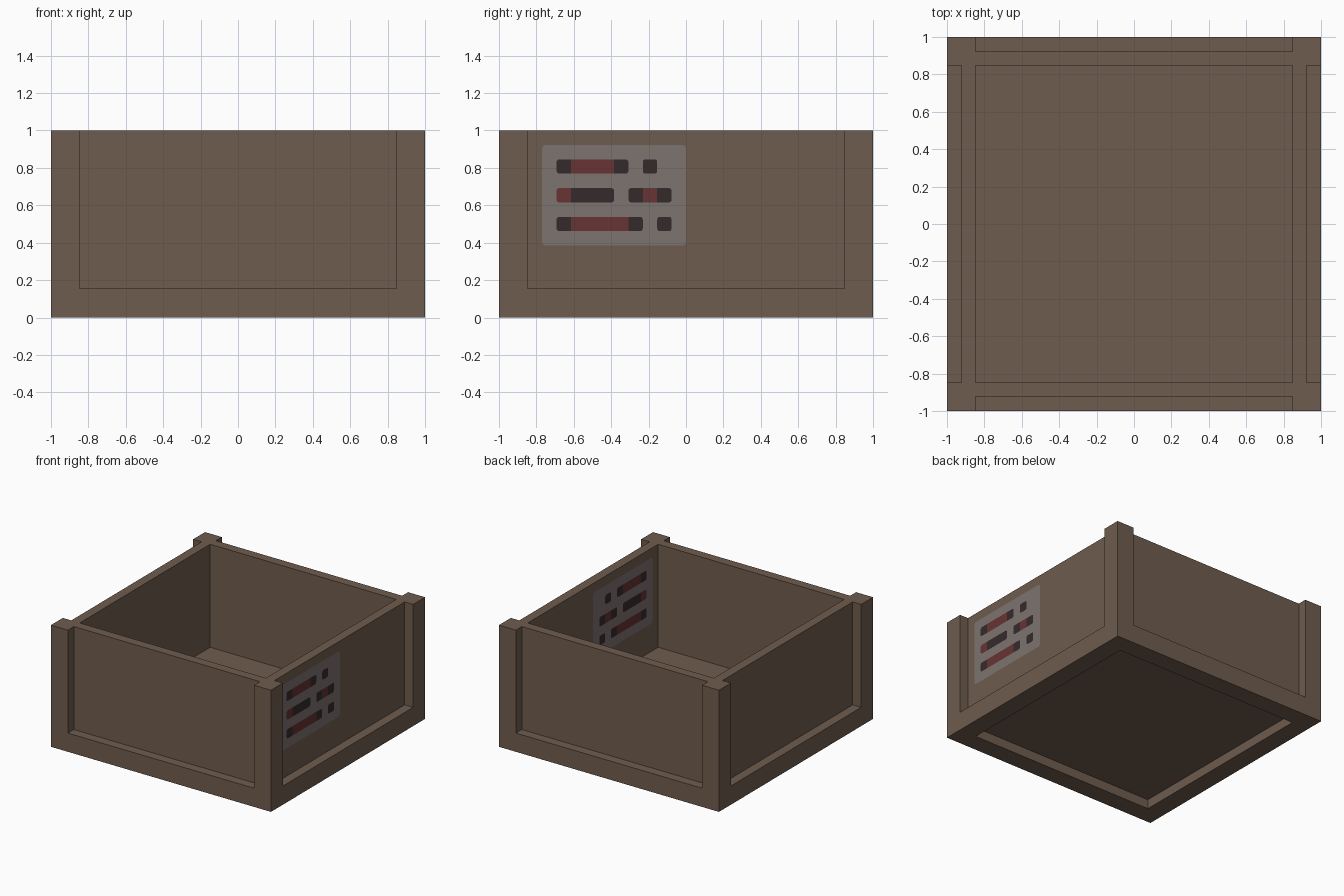
import bpy
import bmesh
import math

if "Cube" in bpy.data.objects:
    bpy.data.objects.remove(bpy.data.objects["Cube"], do_unlink=True)

U = 1 / 13           # panel module
INNER = 11 * U       # inside of the walls
PANEL = 12 * U       # outside of the recessed panels


def srgb(r, g, b):
    lin = lambda c: c / 12.92 if c <= 0.04045 else ((c + 0.055) / 1.055) ** 2.4
    return (*(lin(v / 255) for v in (r, g, b)), 1)


def material(name, rgb):
    m = bpy.data.materials.new(name)
    m.use_nodes = True
    m.diffuse_color = srgb(*rgb)
    m.node_tree.nodes["Principled BSDF"].inputs["Base Color"].default_value = srgb(*rgb)
    return m


brown = material("brown", (111, 92, 78))
grey = material("label grey", (125, 115, 111))
red = material("label red", (104, 51, 51))
dark = material("label dark", (53, 43, 43))


def box(name, lo, hi):
    bpy.ops.mesh.primitive_cube_add(size=1, location=[(a + b) / 2 for a, b in zip(lo, hi)])
    ob = bpy.context.object
    ob.name = name
    ob.scale = [b - a for a, b in zip(lo, hi)]
    bpy.ops.object.transform_apply(location=True, rotation=True, scale=True)
    return ob


# Crate body: solid block with the cavity, base recess and side panels cut out
crate = box("crate_body", (-1, -1, 0), (1, 1, 1))
crate.data.materials.append(brown)
cutters = [
    box("cavity_cutter", (-INNER, -INNER, 2 * U), (INNER, INNER, 1.5)),
    box("base_cutter", (-INNER, -INNER, -0.5), (INNER, INNER, U)),
]
for s in (-1, 1):
    near, far = sorted((s * PANEL, s * 1.5))
    cutters.append(box("side_cutter", (near, -INNER, 2 * U), (far, INNER, 1.5)))
    cutters.append(box("end_cutter", (-INNER, near, 2 * U), (INNER, far, 1.5)))
bpy.context.view_layer.objects.active = crate
for c in cutters:
    c.hide_render = True
    mod = crate.modifiers.new("cut", "BOOLEAN")
    mod.operation = "DIFFERENCE"
    mod.solver = "EXACT"
    mod.object = c
    bpy.ops.object.modifier_apply(modifier=mod.name)
for c in cutters:
    bpy.data.objects.remove(c, do_unlink=True)


def outline(y0, y1, z0, z1, r, round_left, round_right):
    """Rectangle in the y-z plane, with either end rounded."""
    corners = [(y0, z0, 1, 1, round_left, 180), (y1, z0, -1, 1, round_right, 270),
               (y1, z1, -1, -1, round_right, 0), (y0, z1, 1, -1, round_left, 90)]
    pts = []
    for y, z, dy, dz, rounded, start in corners:
        if not rounded:
            pts.append((y, z))
            continue
        for k in range(4):
            a = math.radians(start + 30 * k)
            pts.append((y + dy * r + r * math.cos(a), z + dz * r + r * math.sin(a)))
    return pts


# Runs of marks: bottom row, first column, colour of each cell (D dark, R red)
RUNS = [(10, -9, "DRRRD"), (10, -3, "D"),
        (8, -9, "RDDD"), (8, -4, "DRD"),
        (6, -9, "DRRRRD"), (6, -2, "D")]


def label(name, x, side):
    bm = bmesh.new()

    def plate(pts, lift, slot):
        vs = [bm.verts.new((x + side * lift, y, z)) for y, z in pts]
        bm.faces.new(vs if side > 0 else vs[::-1]).material_index = slot

    plate(outline(-10 * U, 0, 5 * U, 12 * U, 0.02, True, True), 0.002, 0)
    for row, col, cells in RUNS:
        for i, c in enumerate(cells):
            y = (col + i) * U
            pts = outline(y, y + U, row * U, (row + 1) * U, 0.015,
                          i == 0, i == len(cells) - 1)
            plate(pts, 0.004, 1 if c == "R" else 2)
    me = bpy.data.meshes.new(name)
    bm.to_mesh(me)
    bm.free()
    for m in (grey, red, dark):
        me.materials.append(m)
    bpy.context.collection.objects.link(bpy.data.objects.new(name, me))


# Label on the outside of the left panel, showing on the inside too
label("outer_label", PANEL, 1)
label("inner_label", INNER, -1)
